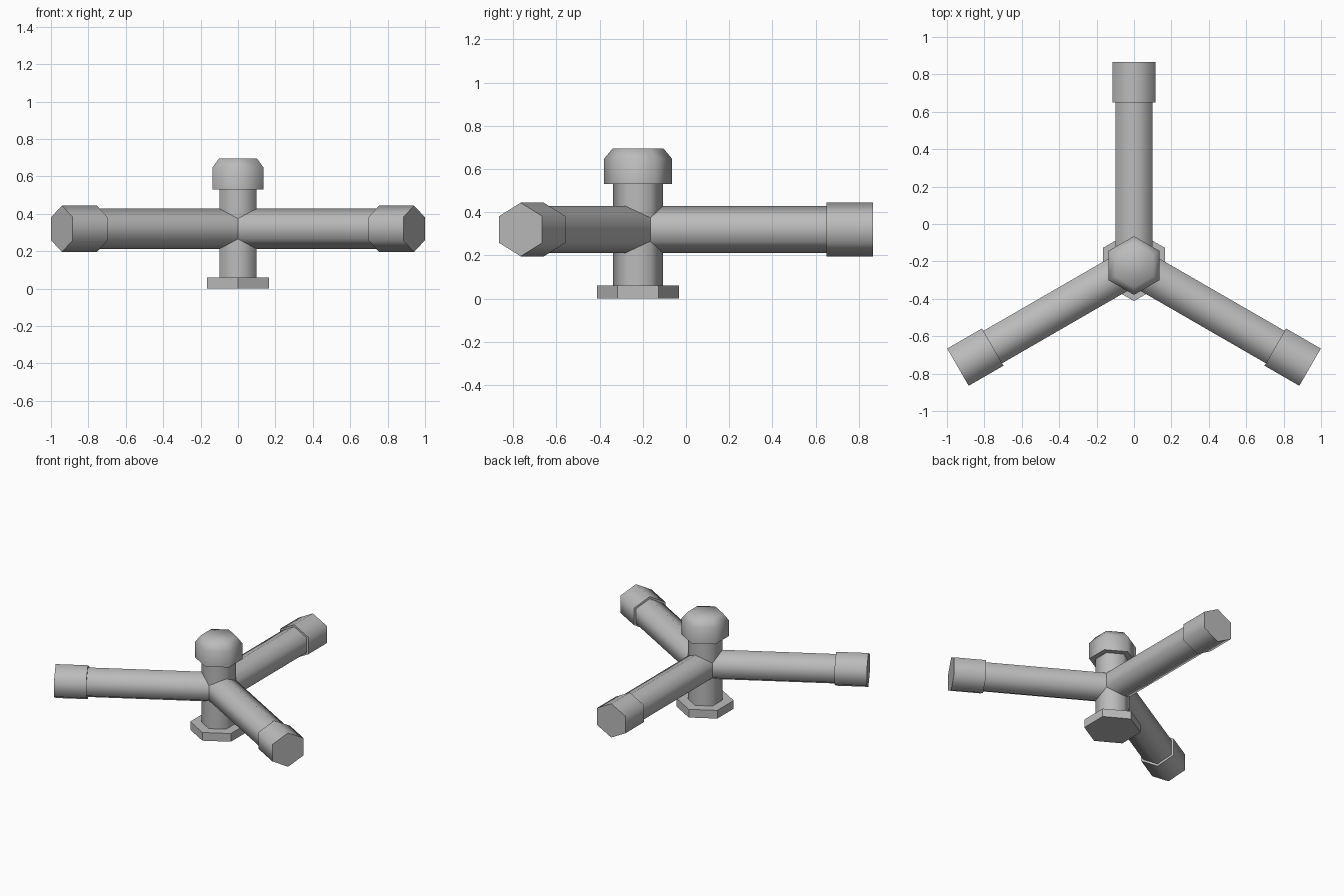
import bpy, bmesh, math
from mathutils import Matrix

cube = bpy.data.objects.get("Cube")
if cube:
    bpy.data.objects.remove(cube, do_unlink=True)

SIDES = 6
HUB_Y = -0.222      # hub axis
ARM_Z = 0.32        # arm axis height
ARM_LENGTH = 1.087

grey = bpy.data.materials.new("plain grey")
grey.use_nodes = True
colour = (0.5, 0.5, 0.5, 1)
grey.diffuse_color = colour
grey.node_tree.nodes["Principled BSDF"].inputs["Base Color"].default_value = colour


def hex_solid(name, rings, smooth=True, matrix=Matrix()):
    """Closed six-sided solid through (radius, height) rings, corners on local +-y."""
    bm = bmesh.new()
    loops = []
    for radius, height in rings:
        angles = [math.tau * i / SIDES for i in range(SIDES)]
        loops.append([bm.verts.new((radius * math.sin(a), radius * math.cos(a), height))
                      for a in angles])
    for low, high in zip(loops, loops[1:]):
        for i in range(SIDES):
            j = (i + 1) % SIDES
            bm.faces.new((low[i], low[j], high[j], high[i]))
    bm.faces.new(loops[0])
    bm.faces.new(loops[-1])
    bm.transform(matrix)
    bmesh.ops.recalc_face_normals(bm, faces=bm.faces)
    mesh = bpy.data.meshes.new(name)
    bm.to_mesh(mesh)
    bm.free()
    mesh.materials.append(grey)
    obj = bpy.data.objects.new(name, mesh)
    bpy.context.collection.objects.link(obj)
    if smooth:
        # round the sides, keep the end rims sharp
        bpy.ops.object.select_all(action='DESELECT')
        obj.select_set(True)
        bpy.context.view_layer.objects.active = obj
        bpy.ops.object.shade_smooth_by_angle(angle=math.radians(70))
    return obj


# Upright hub: flange, stem and bevelled knob
hub = Matrix.Translation((0, HUB_Y, 0))
hex_solid("base_flange", [(0.19, 0), (0.19, 0.06)], smooth=False, matrix=hub)
hex_solid("stem", [(0.115, 0.05), (0.115, 0.56)], matrix=hub)
hex_solid("top_knob", [(0.157, 0.53), (0.157, 0.648), (0.117, 0.696)], matrix=hub)

# Three level arms with end sleeves, slightly wider than regular hexagons
for name, turn in (("back", 0), ("left", 240), ("right", 120)):
    place = (Matrix.Translation((0, HUB_Y, ARM_Z))
             @ Matrix.Rotation(math.radians(turn), 4, 'Z')
             @ Matrix.Rotation(math.radians(-90), 4, 'X')
             @ Matrix.Diagonal((1.07, 1, 1, 1)))
    hex_solid(name + "_arm", [(0.108, 0), (0.108, ARM_LENGTH - 0.1)], matrix=place)
    hex_solid(name + "_sleeve", [(0.124, ARM_LENGTH - 0.215), (0.124, ARM_LENGTH)], matrix=place)
